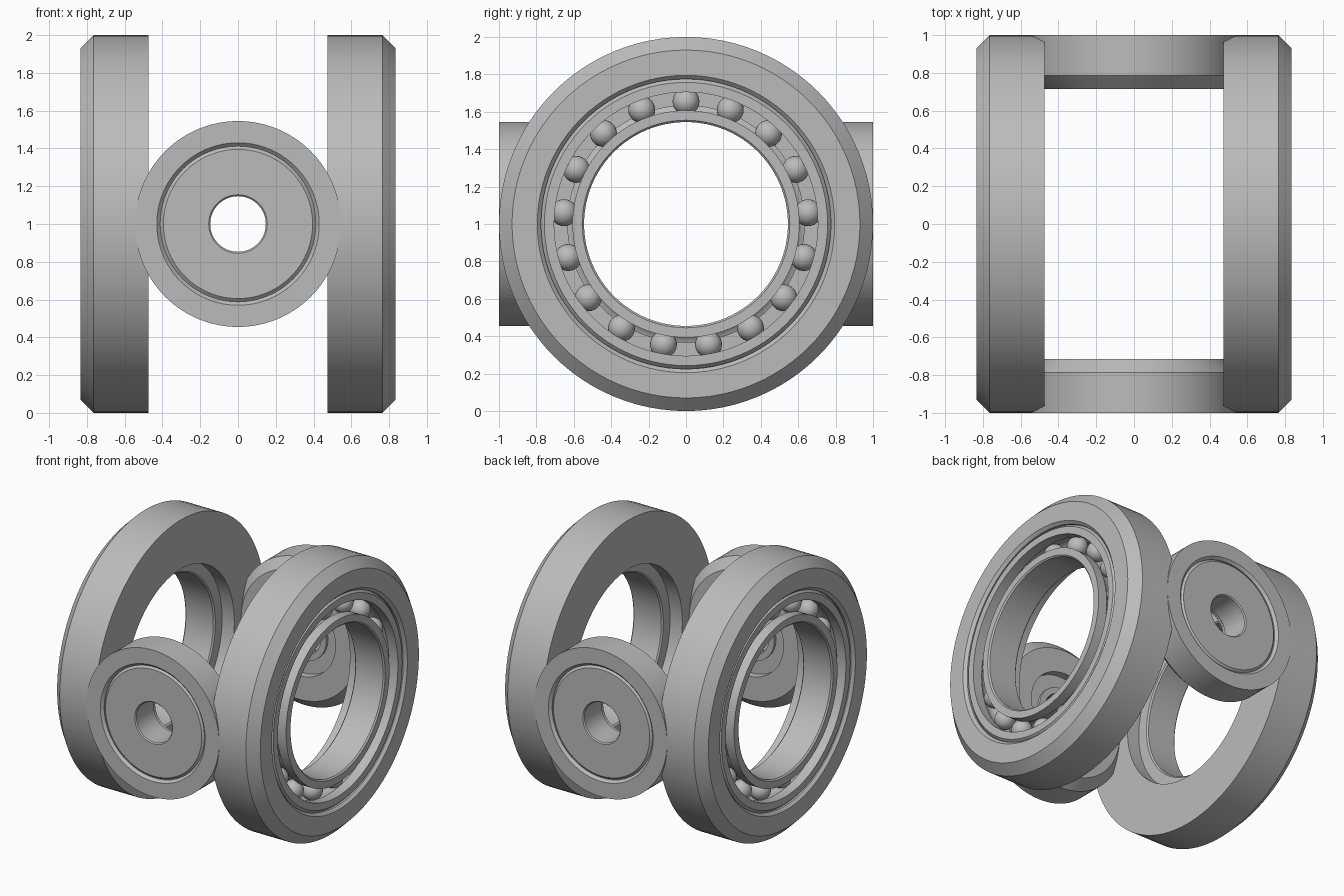
import bpy, bmesh
from math import sin, cos, pi, radians, atan2
from mathutils import Matrix, Vector

cube = bpy.data.objects.get("Cube")
if cube:
    bpy.data.objects.remove(cube)

steel = bpy.data.materials.new("grey steel")
steel.use_nodes = True
GREY = (0.5, 0.5, 0.5, 1)
steel.diffuse_color = GREY
steel.node_tree.nodes["Principled BSDF"].inputs["Base Color"].default_value = GREY


def placement(turn):
    """Lay the local z axis flat, turn it about the vertical and lift to axle height."""
    return (Matrix.Translation((0, 0, 1)) @ Matrix.Rotation(turn, 4, 'Z')
            @ Matrix.Rotation(pi / 2, 4, 'Y'))


def finish(bm, name, turn):
    bmesh.ops.recalc_face_normals(bm, faces=bm.faces)
    bm.transform(placement(turn))
    mesh = bpy.data.meshes.new(name)
    bm.to_mesh(mesh)
    bm.free()
    mesh.materials.append(steel)
    ob = bpy.data.objects.new(name, mesh)
    bpy.context.collection.objects.link(ob)
    bpy.ops.object.select_all(action='DESELECT')
    ob.select_set(True)
    bpy.context.view_layer.objects.active = ob
    bpy.ops.object.shade_smooth_by_angle(angle=radians(30))


def lathe(name, profile, turn, steps=96):
    """Revolve a closed (radius, distance) profile into a ring."""
    bm = bmesh.new()
    rings = []
    for i in range(steps):
        a = 2 * pi * i / steps
        rings.append([bm.verts.new((r * cos(a), r * sin(a), t)) for r, t in profile])
    n = len(profile)
    for i in range(steps):
        p, q = rings[i], rings[(i + 1) % steps]
        for j in range(n):
            k = (j + 1) % n
            bm.faces.new((p[j], q[j], q[k], p[k]))
    finish(bm, name, turn)


BALL_PATH, BALL_MID, BALL_R = 0.655, 0.695, 0.072


def groove(start, end, n=10):
    """Race groove hugging the balls, between two angles."""
    return [(BALL_PATH + BALL_R * cos(a), BALL_MID + BALL_R * sin(a))
            for a in (start + (end - start) * i / n for i in range(n + 1))]


# Large open ball bearings on the two sides
large_housing = [(.635, .475), (1, .475), (1, .765), (.93, .835), (.795, .835),
                 (.775, .815), (.775, .575), (.635, .575)]
tilt = atan2(.052, .05)
outer_race = [(.775, .575), (.775, .8), (.757, .82), (.705, .82)]
outer_race += groove(tilt, -tilt) + [(.705, .575)]
inner_race = [(.555, .575), (.635, .575)]
inner_race += groove(-pi + atan2(.069, .02), -pi - atan2(.053, .048))
inner_race += [(.607, .82), (.555, .82), (.545, .81), (.545, .585)]

for side, turn in (("left", 0), ("right", pi)):
    lathe(side + "_housing", large_housing, turn)
    lathe(side + "_outer_race", outer_race, turn)
    lathe(side + "_inner_race", inner_race, turn)
    bm = bmesh.new()
    for i in range(17):
        a = 2 * pi * i / 17 + pi      # first ball at the top
        spot = Vector((BALL_PATH * cos(a), BALL_PATH * sin(a), BALL_MID))
        bmesh.ops.create_uvsphere(bm, u_segments=24, v_segments=14, radius=BALL_R,
                                  matrix=Matrix.Translation(spot))
    finish(bm, side + "_balls", turn)

# Small closed bearings at the front and back
small_housing = [(.3, .715), (.475, .715), (.545, .785), (.545, 1), (.43, 1),
                 (.412, .982), (.412, .77), (.3, .77)]
small_bearing = [(.155, .77), (.412, .77), (.412, .975), (.395, .99), (.155, .99),
                 (.147, .982), (.147, .778)]
hub_collar = [(.155, .75), (.2, .75), (.2, .772), (.155, .772)]

for side, turn in (("front", -pi / 2), ("back", pi / 2)):
    lathe(side + "_housing", small_housing, turn)
    lathe(side + "_bearing", small_bearing, turn)
    lathe(side + "_hub_collar", hub_collar, turn)
